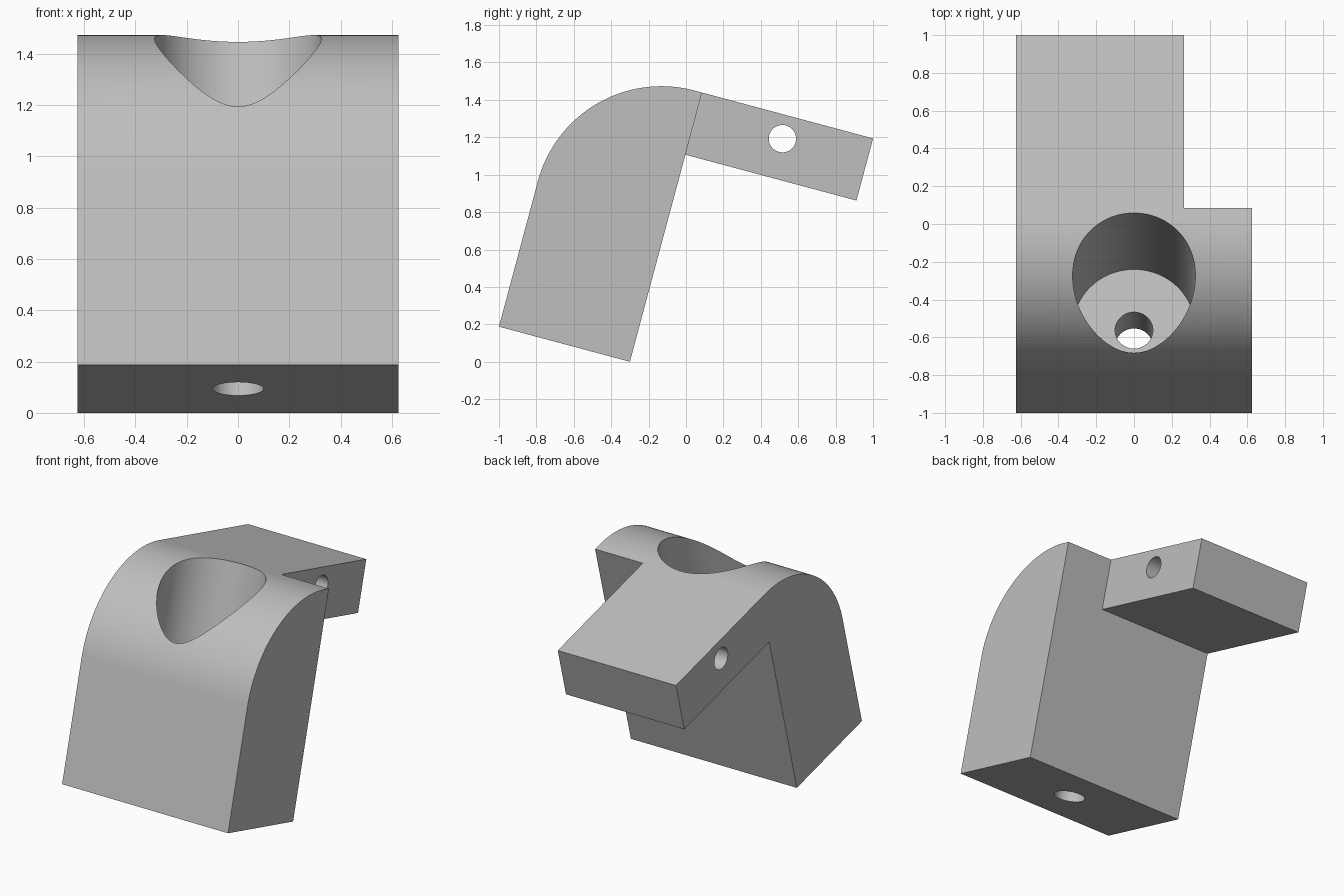
import bpy
import bmesh
import math
from mathutils import Matrix, Vector

if "Cube" in bpy.data.objects:
    bpy.data.objects.remove(bpy.data.objects["Cube"], do_unlink=True)

# Upright design sizes; the whole bracket leans back at the end
HALF_WIDTH, DEPTH, HEIGHT, CROWN = 0.625, 0.725, 1.49, 0.684
TAB_END, TAB_BASE, TAB_SIDE = 0.947, 1.146, 0.266
LEAN = Matrix.Translation((0, -0.3, 0)) @ Matrix.Rotation(math.radians(-15), 4, 'X')

grey = bpy.data.materials.new("light grey")
grey.use_nodes = True
grey.diffuse_color = (0.52, 0.52, 0.52, 1)
grey.node_tree.nodes["Principled BSDF"].inputs["Base Color"].default_value = grey.diffuse_color


def add_object(name, bm):
    bmesh.ops.recalc_face_normals(bm, faces=bm.faces)
    mesh = bpy.data.meshes.new(name)
    bm.to_mesh(mesh)
    bm.free()
    obj = bpy.data.objects.new(name, mesh)
    bpy.context.collection.objects.link(obj)
    mesh.materials.append(grey)
    return obj


def extrude_profile(name, points, x0, x1):
    bm = bmesh.new()
    face = bm.faces.new([bm.verts.new((x0, y, z)) for y, z in points])
    side = bmesh.ops.extrude_face_region(bm, geom=[face])["geom"]
    bmesh.ops.translate(bm, vec=(x1 - x0, 0, 0),
                        verts=[v for v in side if isinstance(v, bmesh.types.BMVert)])
    return add_object(name, bm)


def cylinder(name, radius, start, end, segments):
    start, end = Vector(start), Vector(end)
    axis = end - start
    turn = axis.to_track_quat('Z', 'Y').to_matrix().to_4x4()
    bm = bmesh.new()
    bmesh.ops.create_cone(bm, cap_ends=True, segments=segments, radius1=radius,
                          radius2=radius, depth=axis.length,
                          matrix=Matrix.Translation((start + end) / 2) @ turn)
    return add_object(name, bm)


def combine(target, other, operation):
    mod = target.modifiers.new(other.name, 'BOOLEAN')
    mod.operation, mod.solver, mod.object = operation, 'EXACT', other
    bpy.context.view_layer.objects.active = target
    bpy.ops.object.modifier_apply(modifier=mod.name)
    bpy.data.objects.remove(other, do_unlink=True)


# Main block with its rounded front shoulder
steps = 48
arc = [(CROWN - DEPTH - CROWN * math.cos(a), HEIGHT - CROWN + CROWN * math.sin(a))
       for a in (math.pi / 2 * i / steps for i in range(steps + 1))]
bracket = extrude_profile("bracket_body", [(0, 0), (-DEPTH, 0)] + arc + [(0, HEIGHT)],
                          -HALF_WIDTH, HALF_WIDTH)

# Rear tab, overlapping the block so the union is clean
tab = extrude_profile("rear_tab", [(-0.02, TAB_BASE), (TAB_END, TAB_BASE),
                                   (TAB_END, HEIGHT), (-0.02, HEIGHT)],
                      -HALF_WIDTH, TAB_SIDE)
combine(bracket, tab, 'UNION')

# Wide pocket, screw hole through its floor, and cross hole in the tab
combine(bracket, cylinder("pocket", 0.325, (0, -0.353, 0.335), (0, -0.353, 2), 96), 'DIFFERENCE')
combine(bracket, cylinder("screw_hole", 0.1, (0, -0.362, -0.5), (0, -0.362, 0.6), 64), 'DIFFERENCE')
combine(bracket, cylinder("cross_hole", 0.073, (-1, 0.479, 1.363), (1, 0.479, 1.363), 64), 'DIFFERENCE')

# Lean the finished bracket and smooth its curved faces
bracket.data.transform(LEAN)
bpy.ops.object.select_all(action='DESELECT')
bracket.select_set(True)
bpy.context.view_layer.objects.active = bracket
bpy.ops.object.shade_smooth_by_angle(angle=math.radians(25))
